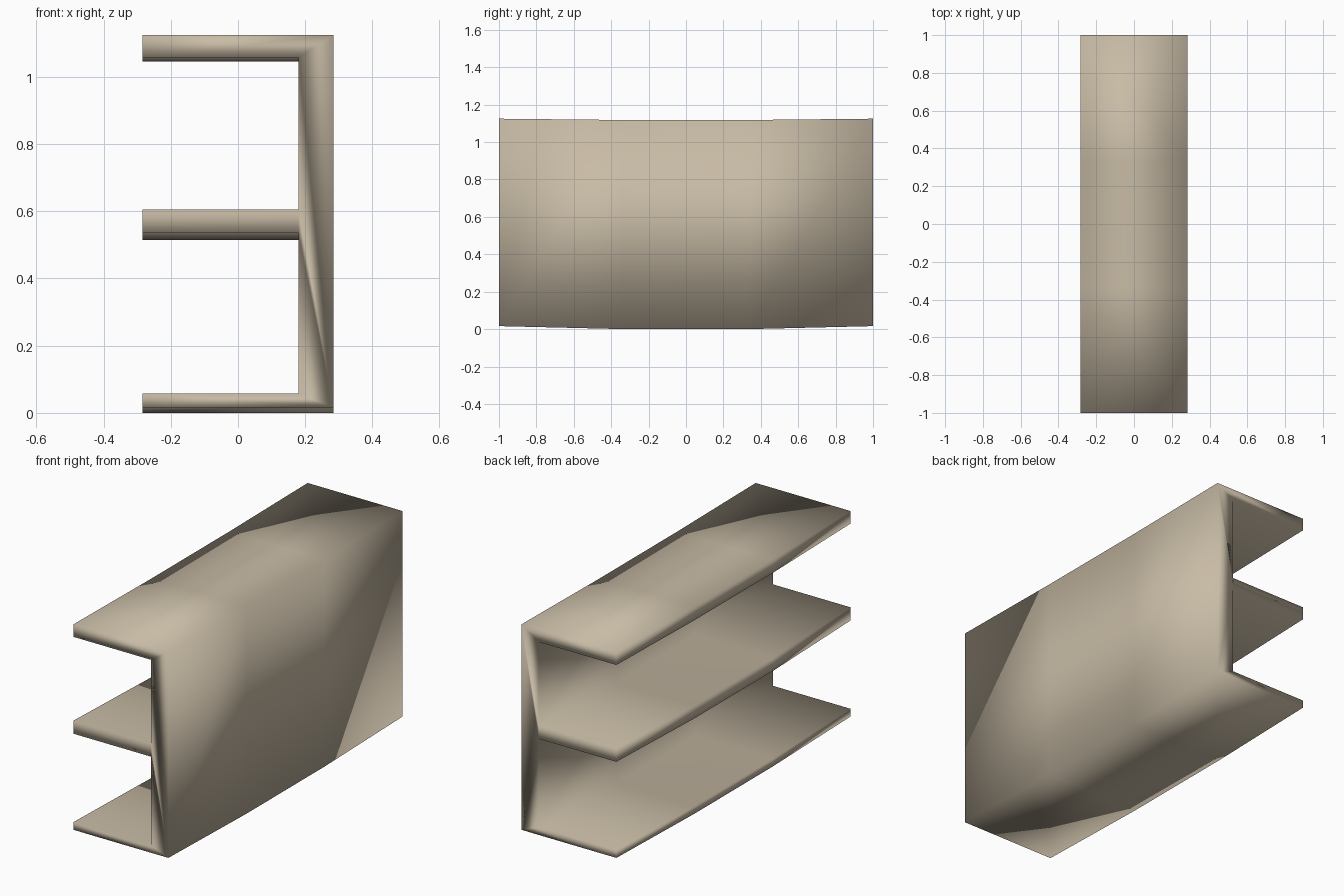
import bpy, bmesh

if "Cube" in bpy.data.objects:
    bpy.data.objects.remove(bpy.data.objects["Cube"])

mat = bpy.data.materials.new("warm beige")
mat.diffuse_color = (0.58, 0.50, 0.38, 1)
mat.use_nodes = True
mat.node_tree.nodes["Principled BSDF"].inputs["Base Color"].default_value = mat.diffuse_color

# E-shaped profile: (x, z at the ends, sag towards the middle)
L, W, R = -0.284, 0.18, 0.284
profile = [
    (L, 0.016, 0.016), (R, 0.016, 0.016),            # underside
    (R, 1.125, 0.007), (L, 1.125, 0.007),            # top
    (L, 1.058, 0.013), (W, 1.058, 0.013),            # top shelf underside
    (W, 0.605, 0.020), (L, 0.605, 0.020),            # middle shelf
    (L, 0.535, 0.020), (W, 0.535, 0.020),
    (W, 0.057, 0.016), (L, 0.057, 0.016),            # bottom shelf top
]

# Sweep the profile along y with a slight sag in the middle
bm = bmesh.new()
rings = []
for y, s in ((-1, 0), (-1 / 3, 1), (1 / 3, 1), (1, 0)):
    rings.append([bm.verts.new((x, y, z - s * sag)) for x, z, sag in profile])
n = len(profile)
for a, b in zip(rings, rings[1:]):
    for i in range(n):
        j = (i + 1) % n
        bm.faces.new((a[i], a[j], b[j], b[i]))
bm.faces.new(rings[0])
bm.faces.new(rings[-1][::-1])
bmesh.ops.recalc_face_normals(bm, faces=bm.faces[:])
for f in bm.faces:
    f.smooth = True

me = bpy.data.meshes.new("shelf_unit")
bm.to_mesh(me)
bm.free()
me.materials.append(mat)
ob = bpy.data.objects.new("shelf_unit", me)
bpy.context.collection.objects.link(ob)
